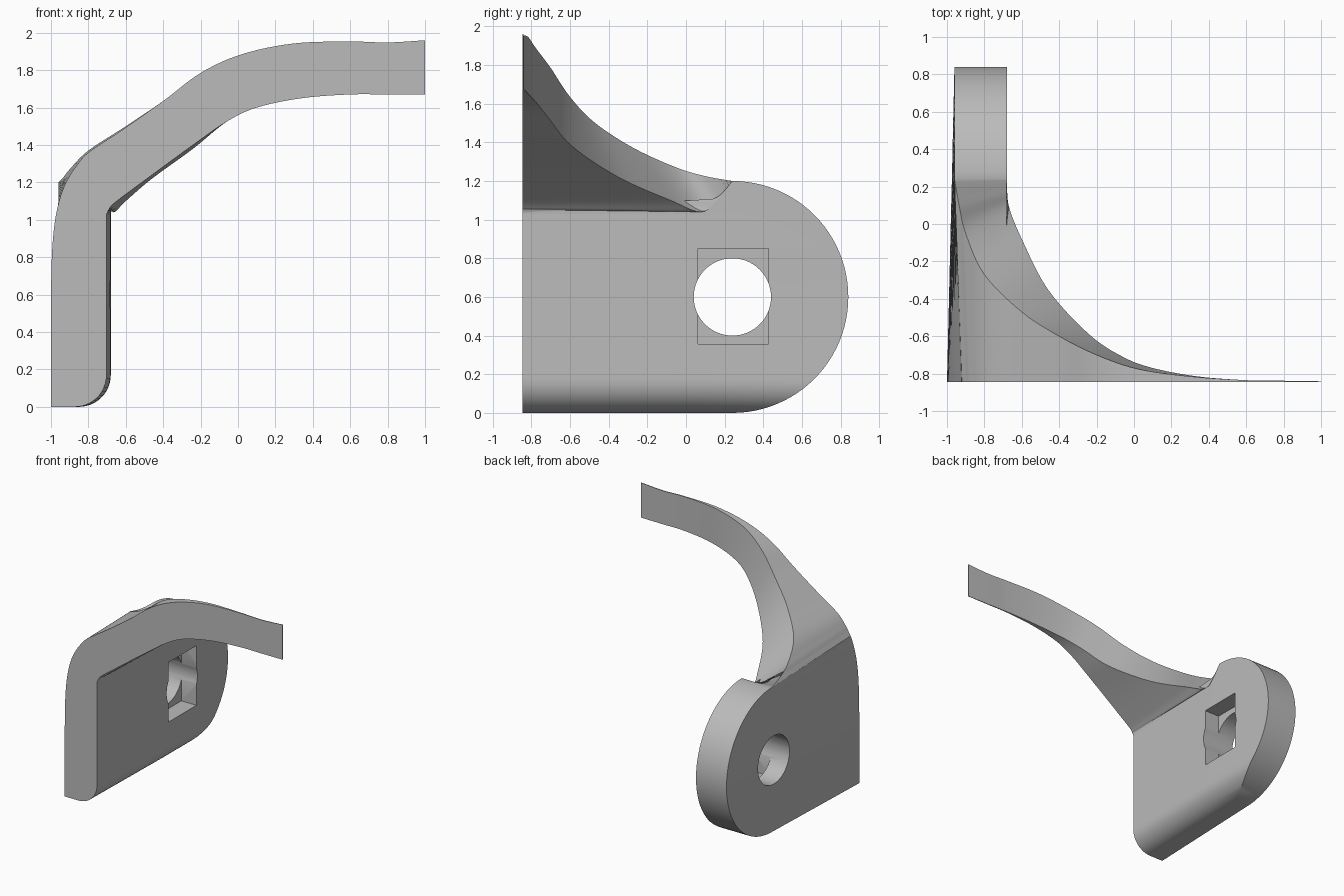
import bpy
import bmesh
import math
from mathutils import Vector

FRONT = -0.845
CENTRE_Y, CENTRE_Z, RADIUS = 0.24, 0.6, 0.6

if "Cube" in bpy.data.objects:
    bpy.data.objects.remove(bpy.data.objects["Cube"], do_unlink=True)

grey = bpy.data.materials.new("plain grey")
grey.use_nodes = True
colour = (0.5, 0.5, 0.5, 1.0)
grey.diffuse_color = colour
grey.node_tree.nodes["Principled BSDF"].inputs["Base Color"].default_value = colour


def fillet(z, x, r=0.17):
    """Inner face of the plate, rounded off at the bottom."""
    if z >= r:
        return x
    return x - r + math.sqrt(max(r * r - (r - z) ** 2, 0))


def plate_station(t):
    """Section of the round-ended plate, at an angle round its end."""
    z = CENTRE_Z - RADIUS * math.cos(t)
    y = CENTRE_Y + RADIUS * math.sin(t)
    low = z if z < 0.9 else 0.9 + (z - 0.9) * 0.43
    return [
        Vector((-1 + 0.08 * (z / 1.2) ** 7, FRONT, z)),
        Vector((-0.96, y, z)),
        Vector((fillet(z, -0.68), y, z)),
        Vector((fillet(low, -0.682), 0.1, low)),
        Vector((fillet(low, -0.703), FRONT, low)),
    ]


def arm_station(of, ob, ib, inf):
    """Section of the arm, from its four corner points."""
    front_out = Vector((of[0], FRONT, of[1]))
    front_in = Vector((inf[0], FRONT, inf[1]))
    back_in = Vector(ib)
    return [front_out, Vector(ob), back_in, front_in.lerp(back_in, 0.95), front_in]


def straight_station(x, z, y, xi, zi, yi):
    """Section where the front and back edges share one outline."""
    return arm_station((x, z), (x, y, z), (xi, yi, zi), (xi, zi))


def smooth_path(keys, steps):
    """Run a smooth curve through the matching corners of the sections."""
    result = []
    for i in range(len(keys) - 1):
        a, b, c, d = (keys[max(0, min(len(keys) - 1, i + k))] for k in (-1, 0, 1, 2))
        for s in range(1, steps + 1):
            t = s / steps
            result.append([
                q + (r - p) * (t / 2) + (p * 2 - q * 5 + r * 4 - w) * (t * t / 2)
                + (q * 3 - p - r * 3 + w) * (t ** 3 / 2)
                for p, q, r, w in zip(a, b, c, d)])
    return result


# Plate from its base up to the top of the round end
steps = 48
stations = [plate_station(math.pi * i / steps) for i in range(steps + 1)]

# Arm curling away from the plate and thinning towards its tip
keys = [
    stations[-1],
    arm_station((-0.9, 1.235), (-0.935, 0.1, 1.225), (-0.678, 0.17, 1.11), (-0.697, 1.04)),
    arm_station((-0.87, 1.28), (-0.9, -0.05, 1.27), (-0.665, 0.08, 1.04), (-0.69, 1.055)),
    arm_station((-0.8, 1.36), (-0.8, -0.27, 1.37), (-0.6, -0.08, 1.1), (-0.66, 1.09)),
    arm_station((-0.62, 1.48), (-0.6, -0.47, 1.5), (-0.46, -0.35, 1.22), (-0.5, 1.21)),
    arm_station((-0.4, 1.635), (-0.4, -0.6, 1.635), (-0.24, -0.59, 1.38), (-0.24, 1.4)),
    straight_station(-0.2, 1.785, -0.7, -0.06, 1.525, -0.71),
    straight_station(0.02, 1.885, -0.775, 0.1, 1.6, -0.77),
    straight_station(0.3, 1.943, -0.815, 0.34, 1.65, -0.815),
    straight_station(0.6, 1.953, -0.835, 0.6, 1.67, -0.835),
    straight_station(0.8, 1.948, -0.838, 0.8, 1.67, -0.838),
    straight_station(1, 1.96, -0.841, 1, 1.67, -0.841),
]
stations += smooth_path(keys, 6)

bm = bmesh.new()
rings = [[bm.verts.new(p) for p in ring] for ring in stations]
for a, b in zip(rings, rings[1:]):
    for i in range(len(a)):
        j = (i + 1) % len(a)
        bm.faces.new((a[i], a[j], b[j], b[i]))
bm.faces.new(rings[0])
bm.faces.new(rings[-1])
bmesh.ops.recalc_face_normals(bm, faces=bm.faces)
mesh = bpy.data.meshes.new("bracket")
bm.to_mesh(mesh)
bm.free()
mesh.materials.append(grey)
bracket = bpy.data.objects.new("bracket", mesh)
bpy.context.collection.objects.link(bracket)

# Round bolt hole, with a rectangular pocket on the inner face
bpy.ops.mesh.primitive_cylinder_add(vertices=64, radius=0.2, depth=0.6,
                                    location=(-0.82, CENTRE_Y, CENTRE_Z),
                                    rotation=(0, math.pi / 2, 0))
hole = bpy.context.object
hole.name = "hole_cutter"
bpy.ops.mesh.primitive_cube_add(size=1, location=(-0.67, 0.245, 0.603))
pocket = bpy.context.object
pocket.name = "pocket_cutter"
pocket.scale = (0.3, 0.365, 0.495)

bpy.ops.object.select_all(action="DESELECT")
bracket.select_set(True)
bpy.context.view_layer.objects.active = bracket
for cutter in (hole, pocket):
    cutter.hide_render = True
    cutter.data.materials.append(grey)
    cut = bracket.modifiers.new("cut", "BOOLEAN")
    cut.operation = "DIFFERENCE"
    cut.solver = "EXACT"
    cut.object = cutter
    bpy.ops.object.modifier_apply(modifier=cut.name)
    bpy.data.objects.remove(cutter, do_unlink=True)

bpy.ops.object.shade_smooth_by_angle(angle=math.radians(30))
